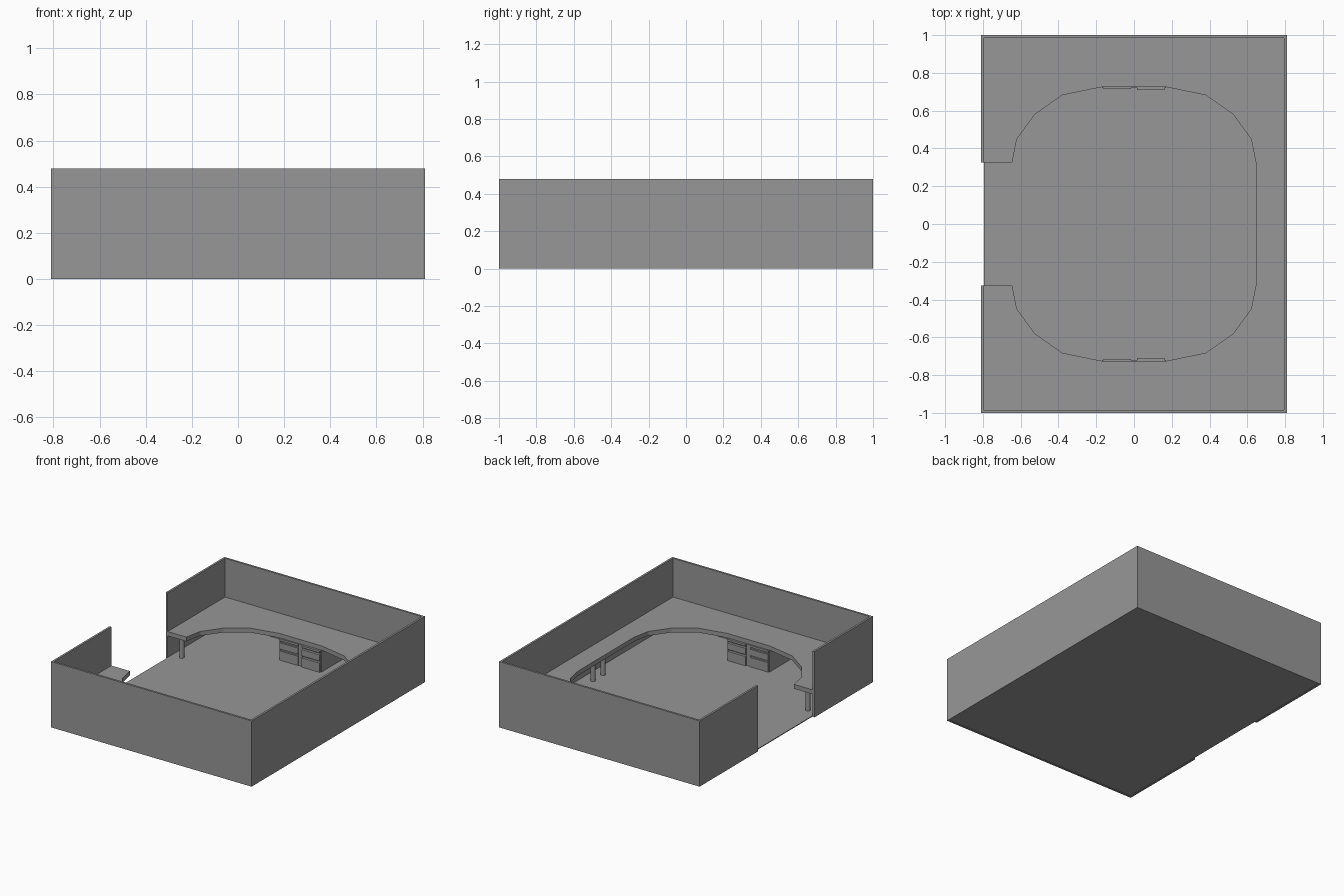
import bpy
import bmesh

cube = bpy.data.objects.get("Cube")
if cube:
    bpy.data.objects.remove(cube, do_unlink=True)

grey = bpy.data.materials.new("plain grey")
grey.use_nodes = True
colour = (0.31, 0.31, 0.31, 1)
grey.diffuse_color = colour
grey.node_tree.nodes["Principled BSDF"].inputs["Base Color"].default_value = colour

HX, HY, HEIGHT, WALL = 0.81, 1.0, 0.48, 0.015
OPENING = 0.325
FLOOR = 0.008
DESK_LOW, DESK_TOP = 0.165, 0.197


def prism(name, outline, z0, z1):
    """Extrude a flat outline from z0 up to z1."""
    bm = bmesh.new()
    base = bm.faces.new([bm.verts.new((x, y, z0)) for x, y in outline])
    made = bmesh.ops.extrude_face_region(bm, geom=[base])["geom"]
    tops = [v for v in made if isinstance(v, bmesh.types.BMVert)]
    bmesh.ops.translate(bm, verts=tops, vec=(0, 0, z1 - z0))
    bmesh.ops.recalc_face_normals(bm, faces=bm.faces[:])
    mesh = bpy.data.meshes.new(name)
    bm.to_mesh(mesh)
    bm.free()
    obj = bpy.data.objects.new(name, mesh)
    bpy.context.collection.objects.link(obj)
    mesh.materials.append(grey)
    return obj


def box(name, x0, x1, y0, y1, z0, z1):
    y0, y1 = sorted((y0, y1))
    return prism(name, [(x0, y0), (x1, y0), (x1, y1), (x0, y1)], z0, z1)


def leg(name, x, y):
    bpy.ops.mesh.primitive_cylinder_add(
        vertices=16, radius=0.017, depth=DESK_LOW - FLOOR,
        location=(x, y, (DESK_LOW + FLOOR) / 2))
    obj = bpy.context.object
    obj.name = name
    obj.data.materials.append(grey)
    bpy.ops.object.shade_smooth_by_angle()


# Floor and the walls wrapped round it, open on one side
IX, IY = HX - WALL, HY - WALL
box("floor", -IX, IX, -IY, IY, 0.002, FLOOR)
prism("partition_walls", [
    (-HX, OPENING), (-HX, HY), (HX, HY), (HX, -HY), (-HX, -HY), (-HX, -OPENING),
    (-IX, -OPENING), (-IX, -IY), (IX, -IY), (IX, IY), (-IX, IY), (-IX, OPENING),
], 0, HEIGHT)

# Wraparound desk top with a faceted inner edge
corner = [(0.645, 0.325), (0.62, 0.45), (0.525, 0.58), (0.38, 0.682), (0.17, 0.725)]
inner = [(-x, y) for x, y in corner] + corner[::-1]
inner += [(x, -y) for x, y in inner[::-1]]
outer = [(-IX, -OPENING), (-IX, -IY), (IX, -IY), (IX, IY), (-IX, IY), (-IX, OPENING)]
prism("desk_top", inner + outer, DESK_LOW, DESK_TOP)

# Legs beside the opening and in the middle of the long run
for side, s in (("left", 1), ("right", -1)):
    leg("end_leg_" + side, -0.72, s * 0.38)
    leg("middle_leg_" + side, 0.71, s * 0.058)

# Drawer cabinets under both short runs
drawers = [(FLOOR, 0.076), (0.09, 0.136), (0.15, DESK_LOW)]
for side, s in (("back", 1), ("front", -1)):
    box(side + "_cabinet", -0.17, 0.17, s * 0.728, s * IY, FLOOR, DESK_LOW)
    for column, x in enumerate((-0.162, 0.016)):
        face = 0.715 - 0.006 * column
        for row, (z0, z1) in enumerate(drawers):
            box(f"{side}_drawer_{column}_{row}", x, x + 0.146,
                s * face, s * 0.728, z0, z1)
    # Frame strips around the drawer columns
    for x0, x1 in ((-0.17, -0.162), (-0.016, 0.016), (0.162, 0.17)):
        box(side + "_cabinet_frame", x0, x1, s * 0.72, s * 0.728, FLOOR, DESK_LOW)
